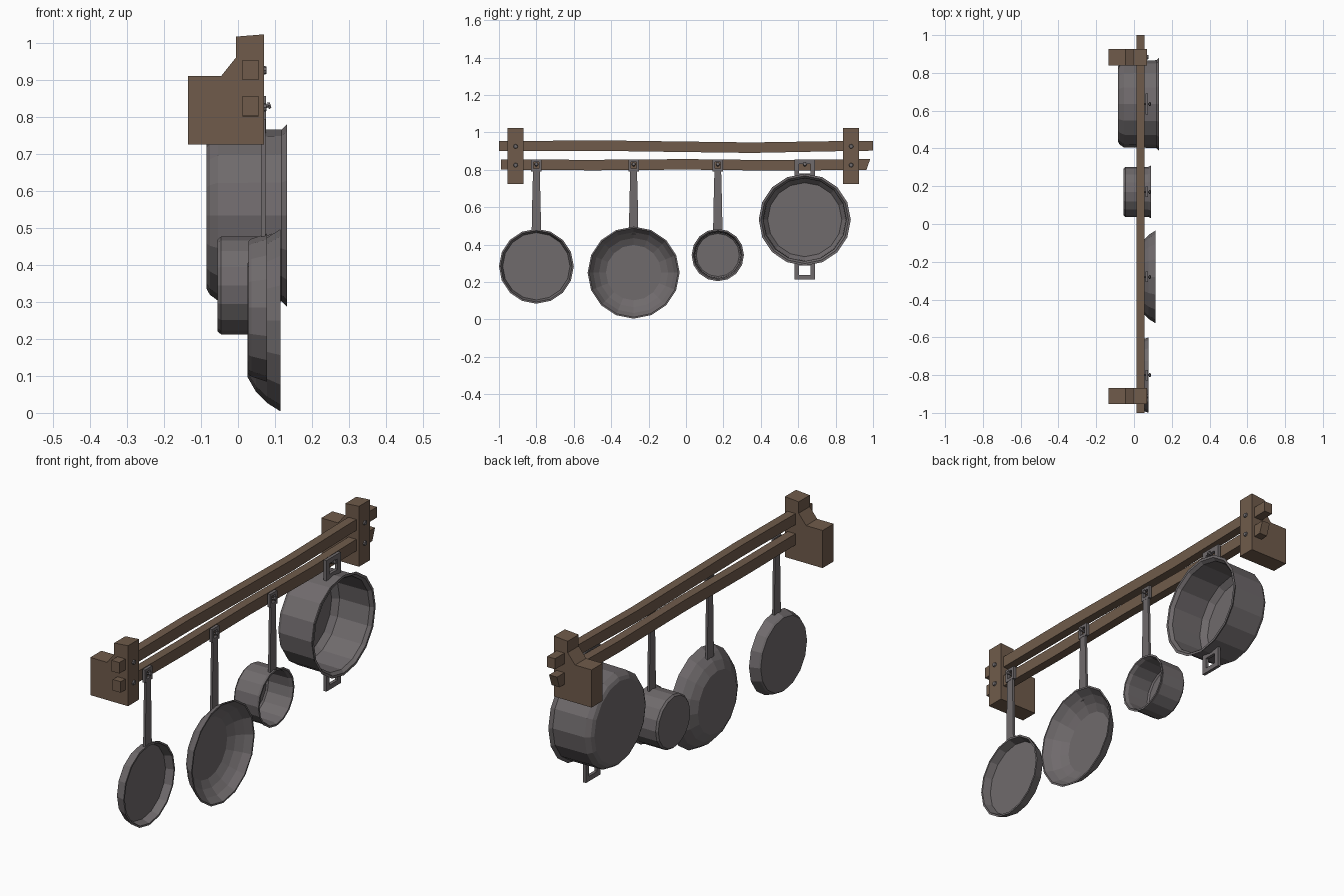
import bpy, bmesh, math
from mathutils import Vector

if "Cube" in bpy.data.objects:
    bpy.data.objects.remove(bpy.data.objects["Cube"])


def material(name, rgb):
    m = bpy.data.materials.new(name)
    m.diffuse_color = (*rgb, 1)
    m.use_nodes = True
    m.node_tree.nodes["Principled BSDF"].inputs["Base Color"].default_value = m.diffuse_color
    return m


WOOD = material("wood", (0.16, 0.105, 0.07))
METAL = material("metal", (0.16, 0.145, 0.15))


def finish(name, bm, mat):
    bmesh.ops.recalc_face_normals(bm, faces=bm.faces[:])
    me = bpy.data.meshes.new(name)
    bm.to_mesh(me)
    bm.free()
    me.materials.append(mat)
    ob = bpy.data.objects.new(name, me)
    bpy.context.collection.objects.link(ob)
    return ob


def skin(bm, loops, closed=False):
    """Bridge matching vertex loops; cap both ends unless closed."""
    rings = [[bm.verts.new(p) for p in loop] for loop in loops]
    n = len(rings[0])
    pairs = list(zip(rings, rings[1:])) + ([(rings[-1], rings[0])] if closed else [])
    for a, b in pairs:
        for i in range(n):
            j = (i + 1) % n
            bm.faces.new((a[i], a[j], b[j], b[i]))
    if not closed:
        bm.faces.new(rings[0])
        bm.faces.new(rings[-1])


def rect(y, z, w, h, x):
    return [(x, y + sy * w / 2, z + sz * h / 2)
            for sy, sz in ((-1, -1), (1, -1), (1, 1), (-1, 1))]


def frame(bm, y, z, w, h, hole_w, hole_h, x0, x1):
    """Flat rectangular plate with a rectangular hole."""
    skin(bm, [rect(y, z, w, h, x0), rect(y, z, w, h, x1),
              rect(y, z, hole_w, hole_h, x1), rect(y, z, hole_w, hole_h, x0)], closed=True)


def rod(bm, a, b, r1, r2, sides):
    a, b = Vector(a), Vector(b)
    d = (b - a).normalized()
    v = d.cross(Vector((0, 1, 0))).normalized()
    u = d.cross(v)
    skin(bm, [[p + r * (u * math.cos(t) + v * math.sin(t))
               for t in (math.tau * i / sides for i in range(sides))]
              for p, r in ((a, r1), (b, r2))])


def vessel(name, y, z, profile, sides=16):
    """Spin an (x, radius) profile about the x axis: outside, rim, inside."""
    bm = bmesh.new()
    skin(bm, [[(x, y + r * math.sin(math.tau * i / sides), z + r * math.cos(math.tau * i / sides))
               for i in range(sides)] for x, r in profile])
    finish(name, bm, METAL)


def long_handle(name, y, bottom):
    bm = bmesh.new()
    skin(bm, [[(x, y + s * w / 2, zz) for x, s in ((0.062, -1), (0.074, -1), (0.074, 1), (0.062, 1))]
              for zz, w in ((bottom, 0.05), (0.6, 0.046), (0.793, 0.036))])
    frame(bm, y, 0.824, 0.056, 0.064, 0.03, 0.036, 0.06, 0.075)
    finish(name, bm, METAL)


# wall brackets, with bolts through the front
PROFILE = [(-0.135, 0.725), (0.07, 0.725), (0.07, 1.022), (-0.005, 1.016),
           (-0.005, 0.96), (-0.045, 0.91), (-0.135, 0.91)]
for side, yc in (("left", -0.911), ("right", 0.883)):
    bm = bmesh.new()
    skin(bm, [[(x, yc + s * 0.043, z) for x, z in PROFILE] for s in (-1, 1)])
    finish("wall_bracket_" + side, bm, WOOD)
    bm = bmesh.new()
    for z in (0.925, 0.825):
        rod(bm, (0.06, yc, z), (0.077, yc, z), 0.015, 0.01, 8)
    finish("bracket_bolts_" + side, bm, METAL)

# slightly uneven rails: (y, centre z, height)
RAILS = {
    "upper_rail": [(-1, 0.926, 0.054), (-0.45, 0.929, 0.056), (-0.1, 0.924, 0.056),
                   (0.35, 0.918, 0.056), (0.8, 0.926, 0.054), (1, 0.928, 0.052)],
    "lower_rail": [(-0.99, 0.828, 0.054), (-0.5, 0.825, 0.056), (0, 0.829, 0.056),
                   (0.5, 0.823, 0.056), (0.975, 0.829, 0.058)],
}
for name, stations in RAILS.items():
    bm = bmesh.new()
    skin(bm, [[(x, y + (s * 0.01 if name == "lower_rail" and y > 0.9 else 0), z + s * h / 2)
               for x, s in ((0.012, -1), (0.055, -1), (0.055, 1), (0.012, 1))]
              for y, z, h in stations])
    finish(name, bm, WOOD)

# hanging nails
for i, y in enumerate((-0.8, -0.28, 0.17, 0.635)):
    bm = bmesh.new()
    rod(bm, (0.045, y, 0.818), (0.082, y, 0.829), 0.005, 0.005, 6)
    rod(bm, (0.081, y, 0.829), (0.088, y, 0.831), 0.011, 0.009, 6)
    finish(f"hanging_nail_{i + 1}", bm, METAL)

# shallow frying pan
vessel("frying_pan", -0.8, 0.284,
       [(0.028, 0.18), (0.036, 0.186), (0.078, 0.2), (0.078, 0.191), (0.04, 0.18)])
long_handle("frying_pan_handle", -0.8, 0.476)

# curved wok
vessel("wok", -0.28, 0.25,
       [(0.025, 0.152), (0.048, 0.192), (0.078, 0.223), (0.115, 0.246),
        (0.115, 0.238), (0.082, 0.216), (0.054, 0.185), (0.034, 0.148)])
long_handle("wok_handle", -0.28, 0.455)

# small saucepan
vessel("saucepan", 0.17, 0.344,
       [(-0.055, 0.124), (-0.046, 0.132), (0.074, 0.132), (0.09, 0.14),
        (0.09, 0.131), (0.074, 0.124), (-0.038, 0.122), (-0.045, 0.115)])
long_handle("saucepan_handle", 0.17, 0.469)

# large stock pot with two loop handles
vessel("stock_pot", 0.635, 0.533,
       [(-0.085, 0.198), (-0.076, 0.214), (-0.054, 0.23), (0.118, 0.232), (0.132, 0.246),
        (0.132, 0.234), (0.116, 0.222), (-0.046, 0.22), (-0.074, 0.198)])
for name, zc in (("stock_pot_top_loop", 0.806), ("stock_pot_bottom_loop", 0.262)):
    bm = bmesh.new()
    frame(bm, 0.635, zc, 0.112, 0.1, 0.062, 0.052, 0.06, 0.075)
    finish(name, bm, METAL)
